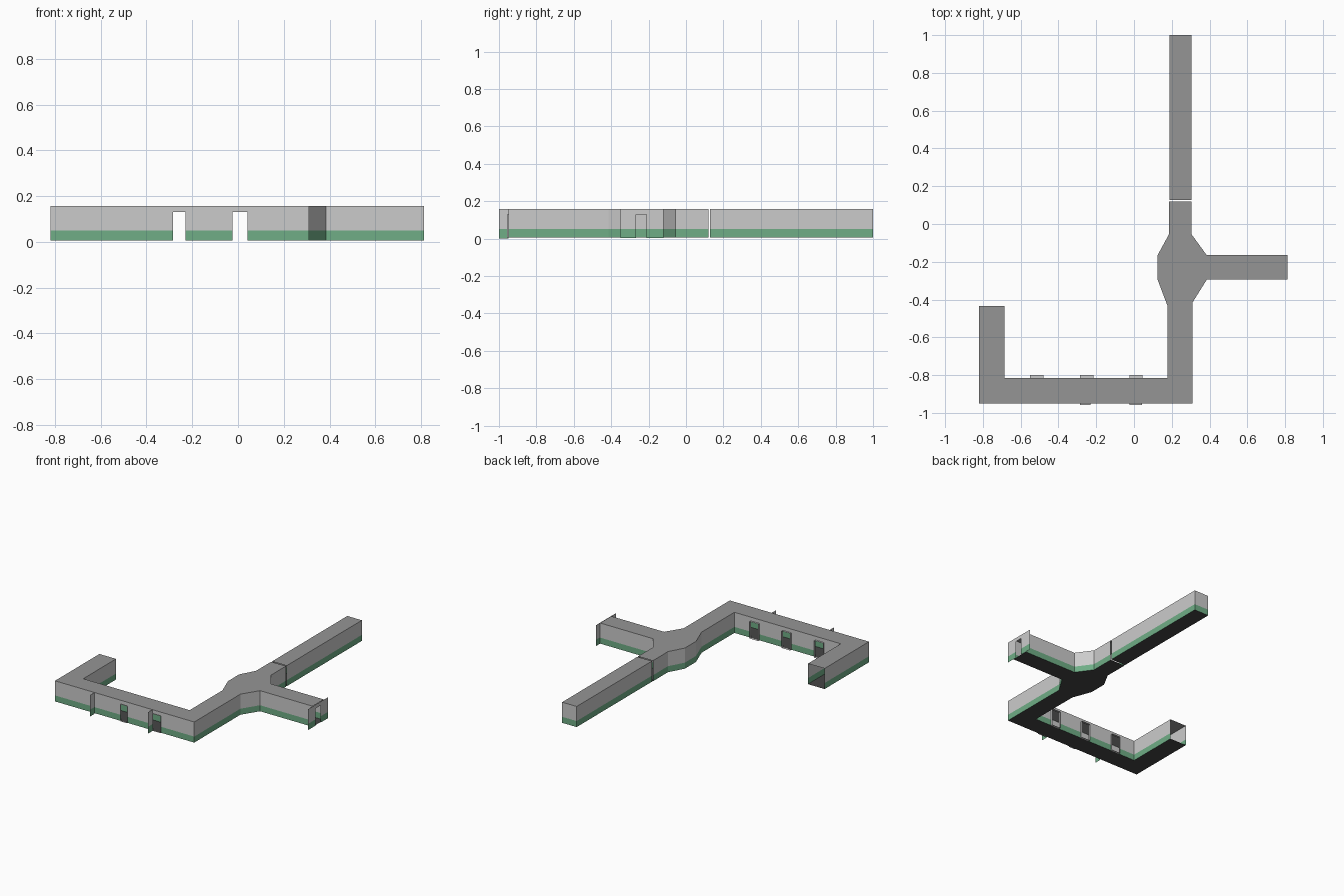
import bpy
from mathutils import Vector

if "Cube" in bpy.data.objects:
    bpy.data.objects.remove(bpy.data.objects["Cube"])

Z0, BAND, DOOR, Z1 = 0.006, 0.05, 0.13, 0.157


def material(name, rgb):
    m = bpy.data.materials.new(name)
    m.diffuse_color = (*rgb, 1)
    m.use_nodes = True
    m.node_tree.nodes["Principled BSDF"].inputs["Base Color"].default_value = m.diffuse_color
    return m


GREY = material("wall_grey", (0.62, 0.62, 0.62))
GREEN = material("band_green", (0.16, 0.42, 0.24))
ROOF = material("roof_grey", (0.3, 0.3, 0.3))
FLOOR = material("floor_dark", (0.06, 0.06, 0.06))


def make(name, quads, mats):
    """quads: list of (points, material index)"""
    verts, faces = [], []
    for pts, _ in quads:
        faces.append(range(len(verts), len(verts) + len(pts)))
        verts += pts
    me = bpy.data.meshes.new(name)
    me.from_pydata(verts, [], [list(f) for f in faces])
    for m in mats:
        me.materials.append(m)
    for p, (_, i) in zip(me.polygons, quads):
        p.material_index = i
    ob = bpy.data.objects.new(name, me)
    bpy.context.collection.objects.link(ob)
    return ob


def wall(a, b, openings=(), z0=Z0):
    """Two-tone wall panel from a to b, openings given as distances along it"""
    a, b = Vector(a), Vector(b)
    length = (b - a).length
    d = (b - a) / length

    def quad(s, e, lo, hi, mat):
        p, q = a + d * s, a + d * e
        return ([(p.x, p.y, lo), (q.x, q.y, lo), (q.x, q.y, hi), (p.x, p.y, hi)], mat)

    out, pos = [], 0
    for s, e in sorted(openings) + [(length, None)]:
        out += [quad(pos, s, z0, BAND, 1), quad(pos, s, BAND, Z1, 0)]
        if e is not None:
            out.append(quad(s, e, DOOR, Z1, 0))
            pos = e
    return out


def corridor(name, outline, open_edges, doors):
    walls = []
    for i, p in enumerate(outline):
        if i not in open_edges:
            walls += wall(p, outline[(i + 1) % len(outline)], doors.get(i, ()))
    make(name + "_walls", walls, [GREY, GREEN])
    make(name + "_roof", [([(x, y, Z1) for x, y in outline], 0)], [ROOF])
    make(name + "_floor", [([(x, y, Z0) for x, y in reversed(outline)], 0)], [FLOOR])


front_doors = [(-0.285, -0.23), (-0.025, 0.042)]
back_doors = [(-0.55, -0.48), (-0.285, -0.215), (-0.025, 0.045)]

# Main corridor with junction and side branches
main = [(-0.82, -0.95), (0.31, -0.95), (0.31, -0.415), (0.385, -0.295),
        (0.812, -0.295), (0.812, -0.165), (0.385, -0.165), (0.305, -0.055),
        (0.305, 0.12), (0.185, 0.12), (0.185, -0.055), (0.125, -0.165),
        (0.125, -0.295), (0.178, -0.435), (0.178, -0.815), (-0.685, -0.815),
        (-0.685, -0.435), (-0.82, -0.435)]
corridor("main_corridor", main, {4, 8, 16}, {
    0: [(a + 0.82, b + 0.82) for a, b in front_doors],
    14: [(0.178 - b, 0.178 - a) for a, b in back_doors]})

# North corridor, a separate piece past a narrow gap
corridor("north_corridor", [(0.187, 0.128), (0.305, 0.128), (0.305, 1), (0.187, 1)],
         {0}, {})


# Door jambs lining each opening
def jamb(name, x0, x1, y0, y1):
    path = [(x0, Z0), (x0, DOOR), (x1, DOOR), (x1, Z0), (x0, Z0)]
    quads = [([(a[0], y0, a[1]), (b[0], y0, b[1]), (b[0], y1, b[1]), (a[0], y1, a[1])], 0)
             for a, b in zip(path, path[1:])]
    make(name, quads, [GREY])


for i, (a, b) in enumerate(front_doors):
    jamb(f"front_door_jamb_{i}", a, b, -0.957, -0.95)
for i, (a, b) in enumerate(back_doors):
    jamb(f"back_door_jamb_{i}", a, b, -0.815, -0.80)

# Short wall stubs outside the front
for i, x in enumerate((-0.5, -0.03)):
    make(f"front_stub_{i}", wall((x, -1), (x, -0.95), z0=0), [GREY, GREEN])

# East end plate with doorway
make("east_end_wall", wall((0.815, -0.35), (0.815, -0.12), [(0.083, 0.14)], z0=0.004),
     [GREY, GREEN])
